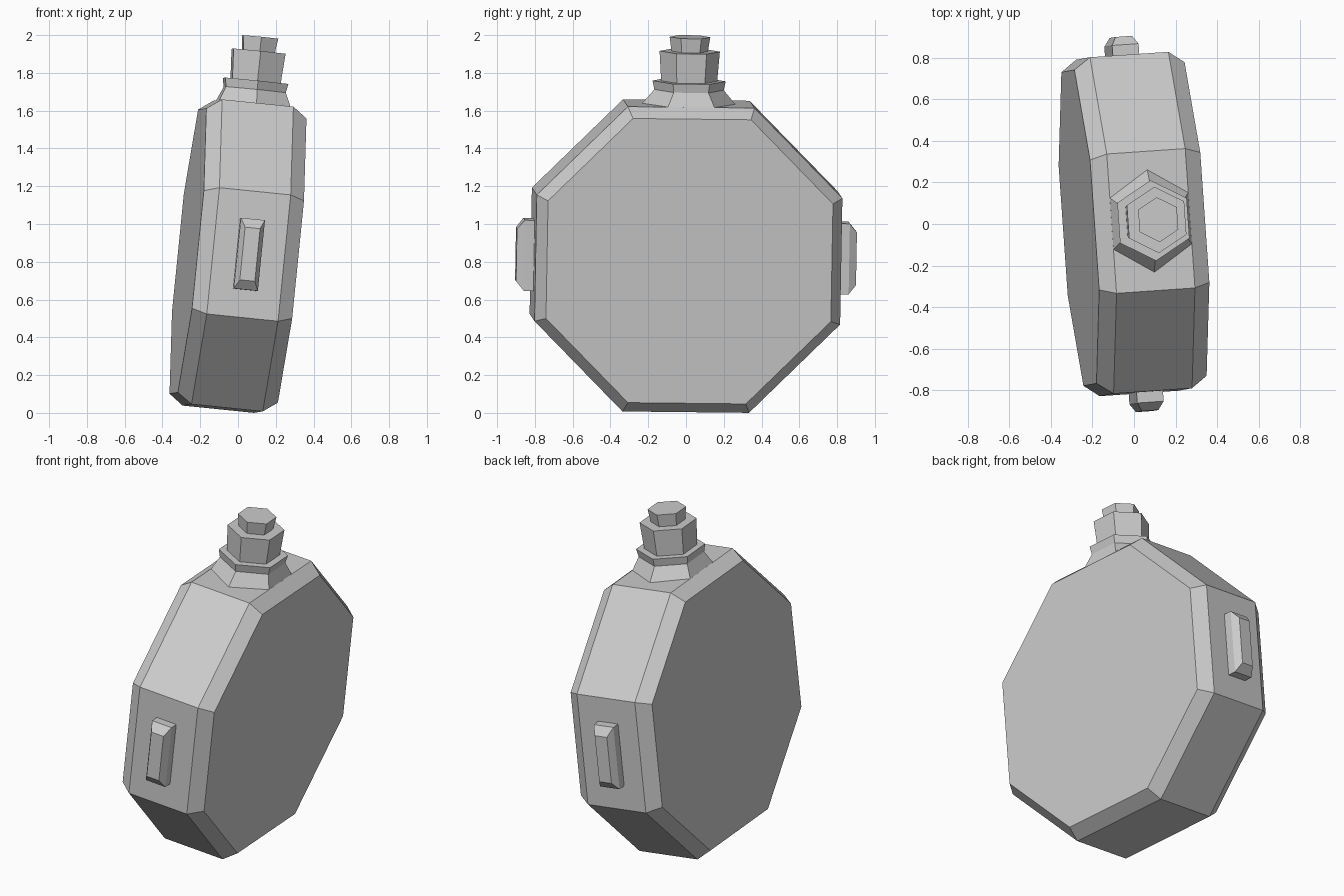
import bpy, bmesh, math
from mathutils import Matrix, Vector

if "Cube" in bpy.data.objects:
    bpy.data.objects.remove(bpy.data.objects["Cube"])

# Leaning frame of the flask: up, thickness (x) and side (y) directions
up = Vector((0.1, 0.018, 0.995)).normalized()
side = Vector((-0.07, 0.997, -0.01))
side = (side - up * side.dot(up)).normalized()
thick = side.cross(up)
FRAME = Matrix.Translation((0, 0, 0.83)) @ Matrix((thick, side, up)).transposed().to_4x4()

grey = bpy.data.materials.new("grey")
grey.diffuse_color = (0.6, 0.6, 0.6, 1)
grey.use_nodes = True
grey.node_tree.nodes["Principled BSDF"].inputs["Base Color"].default_value = grey.diffuse_color


def loft(name, rings):
    """Closed solid through rings of equal point count, placed in the leaning frame."""
    bm = bmesh.new()
    loops = [[bm.verts.new(p) for p in ring] for ring in rings]
    n = len(loops[0])
    for a, b in zip(loops, loops[1:]):
        for i in range(n):
            j = (i + 1) % n
            bm.faces.new((a[i], a[j], b[j], b[i]))
    bm.faces.new(loops[0][::-1])
    bm.faces.new(loops[-1])
    bmesh.ops.recalc_face_normals(bm, faces=bm.faces)
    mesh = bpy.data.meshes.new(name)
    bm.to_mesh(mesh)
    bm.free()
    mesh.materials.append(grey)
    obj = bpy.data.objects.new(name, mesh)
    obj.matrix_world = FRAME
    bpy.context.collection.objects.link(obj)


def octagon(x, apothem):
    r = apothem / math.cos(math.pi / 8)
    angles = [math.pi / 8 + k * math.pi / 4 for k in range(8)]
    return [(x, r * math.cos(t), r * math.sin(t)) for t in angles]


def hexagon(z, r, rx=None):
    rx = rx or r
    angles = [math.pi / 2 + k * math.pi / 3 for k in range(6)]
    return [(rx * math.cos(t), r * math.sin(t), z) for t in angles]


def rectangle(y, hx, hz):
    return [(-hx, y, -hz), (hx, y, -hz), (hx, y, hz), (-hx, y, hz)]


# Octagonal body with chamfered rims
loft("flask_body", [octagon(-0.267, 0.756), octagon(-0.19, 0.811),
                    octagon(0.19, 0.811), octagon(0.267, 0.756)])

# Flared neck and collar
loft("neck", [hexagon(0.80, 0.247, 0.219), hexagon(0.811, 0.247, 0.219),
              hexagon(0.885, 0.184), hexagon(0.932, 0.194)])

# Stepped hexagonal stopper
loft("stopper", [hexagon(0.92, 0.148), hexagon(1.09, 0.160)])
loft("stopper_knob", [hexagon(1.08, 0.095), hexagon(1.166, 0.108)])

# Strap lugs on both sides
for s, label in ((-1, "front"), (1, "back")):
    loft(label + "_strap_lug", [rectangle(s * 0.80, 0.064, 0.188),
                                rectangle(s * 0.862, 0.064, 0.188),
                                rectangle(s * 0.902, 0.040, 0.140)])
